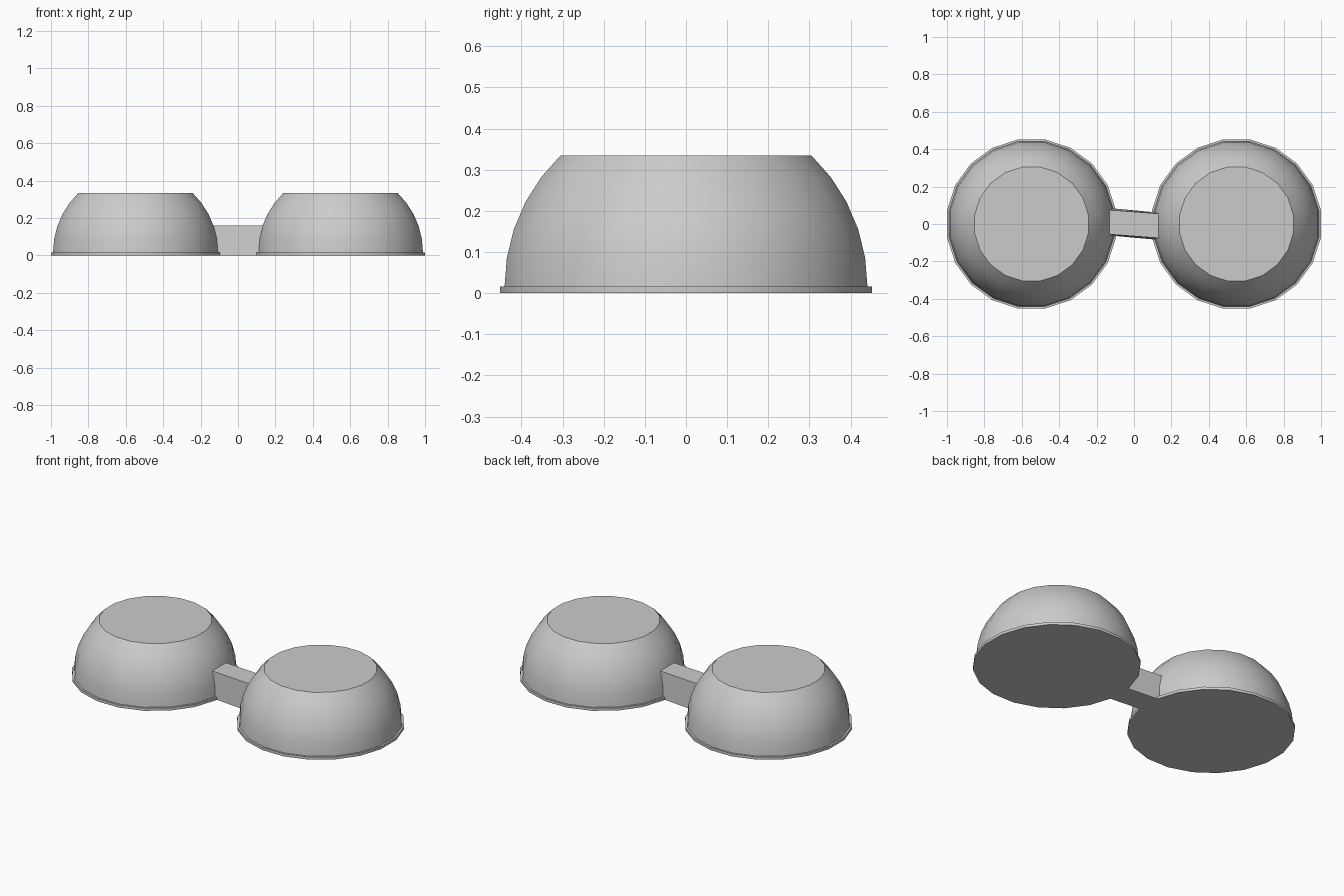
import bpy, bmesh
from math import pi, cos, sin, asin, radians

if "Cube" in bpy.data.objects:
    bpy.data.objects.remove(bpy.data.objects["Cube"])

SIDES = 20
CENTRE = 0.548
RIM_R, RIM_H = 0.452, 0.016
DOME_R, TOP_Z = 0.441, 0.335


def finish(name, bm):
    bmesh.ops.recalc_face_normals(bm, faces=bm.faces)
    mesh = bpy.data.meshes.new(name)
    bm.to_mesh(mesh)
    bm.free()
    obj = bpy.data.objects.new(name, mesh)
    bpy.context.collection.objects.link(obj)
    bpy.ops.object.select_all(action='DESELECT')
    obj.select_set(True)
    bpy.context.view_layer.objects.active = obj
    bpy.ops.object.shade_smooth_by_angle(angle=radians(30))
    return obj


def dome(name, cx):
    # rim lip followed by a truncated sphere, radii measured to the flat sides
    end = asin((TOP_Z - RIM_H) / DOME_R)
    profile = [(RIM_R, 0), (RIM_R, RIM_H)]
    profile += [(DOME_R * cos(end * i / 5), RIM_H + DOME_R * sin(end * i / 5))
                for i in range(6)]
    bm = bmesh.new()
    rings = []
    for r, z in profile:
        r /= cos(pi / SIDES)
        rings.append([bm.verts.new((cx + r * cos(2 * pi * (k + 0.5) / SIDES),
                                    r * sin(2 * pi * (k + 0.5) / SIDES), z))
                      for k in range(SIDES)])
    for a, b in zip(rings, rings[1:]):
        for k in range(SIDES):
            n = (k + 1) % SIDES
            bm.faces.new((a[k], a[n], b[n], b[k]))
    # flat underside and flat top
    bm.faces.new(rings[0][::-1])
    bm.faces.new(rings[-1])
    return finish(name, bm)


dome("left_dome", -CENTRE)
dome("right_dome", CENTRE)

# slightly skewed, tapered bar joining the two domes
bm = bmesh.new()
bmesh.ops.create_cube(bm, size=2)
for v in bm.verts:
    sx, sy, top = v.co.x, v.co.y, v.co.z > 0
    v.co = (sx * (0.135 if top else 0.11),
            sy * (0.065 if top else 0.073) - sx * 0.01,
            0.16 if top else 0)
finish("bridge", bm)
